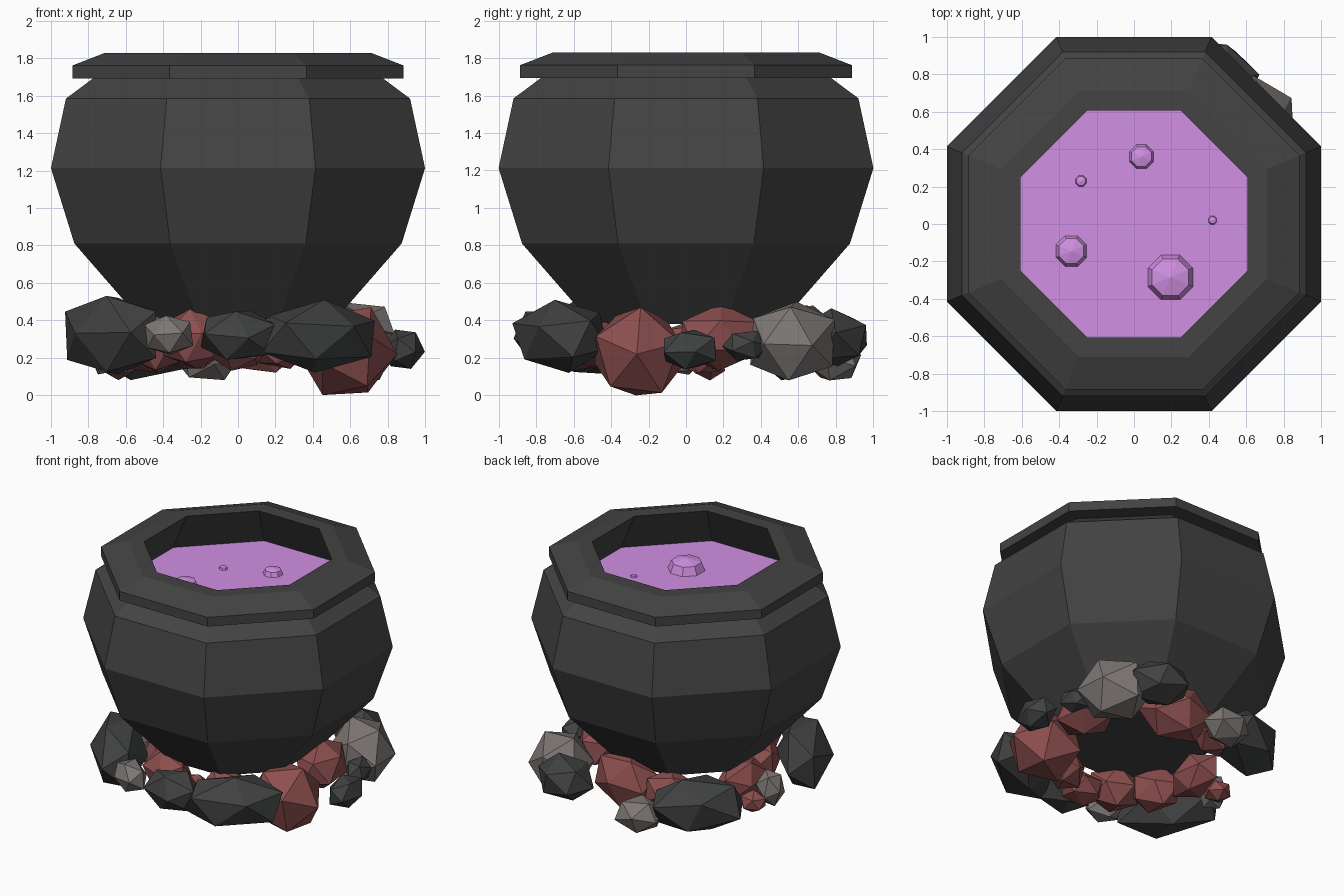
import bpy, bmesh, math, random
from mathutils import Vector, Euler

if "Cube" in bpy.data.objects:
    bpy.data.objects.remove(bpy.data.objects["Cube"])

random.seed(4)


def material(name, rgb):
    m = bpy.data.materials.new(name)
    m.diffuse_color = (*rgb, 1)
    m.use_nodes = True
    m.node_tree.nodes["Principled BSDF"].inputs["Base Color"].default_value = m.diffuse_color
    return m


IRON = material("dark iron", (0.056, 0.056, 0.056))
POTION = material("purple potion", (0.64, 0.28, 0.77))
RED = material("ember red", (0.265, 0.077, 0.077))
DARK = material("dark stone", (0.052, 0.053, 0.053))
GREY = material("grey stone", (0.205, 0.185, 0.172))


def finish(bm, name, mat):
    bmesh.ops.recalc_face_normals(bm, faces=bm.faces)
    me = bpy.data.meshes.new(name)
    bm.to_mesh(me)
    bm.free()
    me.materials.append(mat)
    ob = bpy.data.objects.new(name, me)
    bpy.context.collection.objects.link(ob)
    return ob


def octagon(bm, apothem, z, x=0, y=0):
    r = apothem / math.cos(math.pi / 8)
    return [bm.verts.new((x + r * math.cos(math.pi / 8 + i * math.pi / 4),
                          y + r * math.sin(math.pi / 8 + i * math.pi / 4), z)) for i in range(8)]


def bridge(bm, lo, hi):
    for i in range(8):
        j = (i + 1) % 8
        bm.faces.new((lo[i], lo[j], hi[j], hi[i]))


# Pot: eight-sided turned profile (apothem, height), up the outside and down the inside
LEVEL = 1.53
profile = [(0.50, 0.38), (0.875, 0.81), (1.0, 1.213), (0.92, 1.585), (0.775, 1.693),
           (0.885, 1.693), (0.885, 1.762), (0.71, 1.83), (0.606, 1.83),
           (0.76, LEVEL), (0.85, 1.2), (0.74, 0.85), (0.42, 0.5)]
bm = bmesh.new()
rings = [octagon(bm, a, z) for a, z in profile]
for lo, hi in zip(rings, rings[1:]):
    bridge(bm, lo, hi)
bm.faces.new(rings[0])
bm.faces.new(rings[-1])
finish(bm, "cauldron", IRON)

# Potion surface
bm = bmesh.new()
bm.faces.new(octagon(bm, 0.758, LEVEL))
finish(bm, "potion_surface", POTION)
bpy.data.objects["potion_surface"].data.flip_normals() if \
    bpy.data.objects["potion_surface"].data.polygons[0].normal.z < 0 else None

# Bubbles: low faceted domes
for x, y, r in [(0.195, -0.285, 0.125), (-0.335, -0.145, 0.085), (0.04, 0.36, 0.067),
                (-0.283, 0.23, 0.03), (0.42, 0.02, 0.023)]:
    bm = bmesh.new()
    base = octagon(bm, r * 0.96, LEVEL, x, y)
    top = octagon(bm, r * 0.78, LEVEL + r * 0.48, x, y)
    tip = bm.verts.new((x, y, LEVEL + r * 0.68))
    bridge(bm, base, top)
    for i in range(8):
        bm.faces.new((top[i], top[(i + 1) % 8], tip))
    bm.faces.new(base)
    finish(bm, "bubble", POTION)


# Rocks: turned icosahedra fitted to a half size (outward, sideways, up) and swung round the pot
def rock(name, mat, centre, half):
    bm = bmesh.new()
    bmesh.ops.create_icosphere(bm, subdivisions=1, radius=1)
    turn = Euler([random.uniform(0, 6.28) for _ in range(3)]).to_matrix()
    for v in bm.verts:
        v.co = turn @ v.co * random.uniform(0.96, 1.04)
    for k in range(3):
        vals = [v.co[k] for v in bm.verts]
        mid, ext = (max(vals) + min(vals)) / 2, (max(vals) - min(vals)) / 2
        for v in bm.verts:
            v.co[k] = (v.co[k] - mid) / ext * half[k]
    swing = Euler((0, 0, math.atan2(centre[1], centre[0]))).to_matrix()
    for v in bm.verts:
        v.co = swing @ v.co + Vector(centre)
    finish(bm, name, mat)


dark_rocks = [
    ((-0.675, -0.45, 0.32), (0.20, 0.35, 0.21)),
    ((0.43, -0.67, 0.315), (0.20, 0.34, 0.195)),
    ((0.0, -0.77, 0.32), (0.15, 0.20, 0.13)),
    ((0.885, 0.02, 0.245), (0.115, 0.14, 0.105)),
    ((0.78, 0.32, 0.265), (0.09, 0.12, 0.08)),
    ((0.45, 0.79, 0.31), (0.17, 0.20, 0.155)),
    ((-0.51, 0.59, 0.28), (0.20, 0.32, 0.20)),
]
grey_rocks = [
    ((-0.37, -0.75, 0.32), (0.11, 0.13, 0.105)),
    ((0.64, 0.57, 0.29), (0.22, 0.26, 0.21)),
    ((-0.16, 0.79, 0.19), (0.15, 0.16, 0.11)),
    ((-0.70, 0.0, 0.23), (0.10, 0.10, 0.12)),
]
red_rocks = [
    ((0.58, -0.26, 0.235), (0.25, 0.26, 0.235)),
    ((0.57, 0.18, 0.31), (0.16, 0.21, 0.18)),
    ((0.11, 0.57, 0.30), (0.18, 0.25, 0.18)),
    ((-0.24, 0.54, 0.28), (0.14, 0.17, 0.14)),
    ((-0.50, 0.05, 0.26), (0.14, 0.21, 0.14)),
    ((-0.64, 0.12, 0.16), (0.09, 0.09, 0.08)),
    ((-0.43, -0.28, 0.27), (0.14, 0.19, 0.15)),
    ((-0.24, -0.50, 0.30), (0.14, 0.17, 0.16)),
    ((0.0, -0.55, 0.24), (0.13, 0.16, 0.11)),
    ((0.22, -0.47, 0.28), (0.13, 0.18, 0.14)),
]
for label, mat, rocks in [("dark_stone", DARK, dark_rocks), ("grey_stone", GREY, grey_rocks),
                          ("ember_stone", RED, red_rocks)]:
    for centre, half in rocks:
        rock(label, mat, centre, half)
